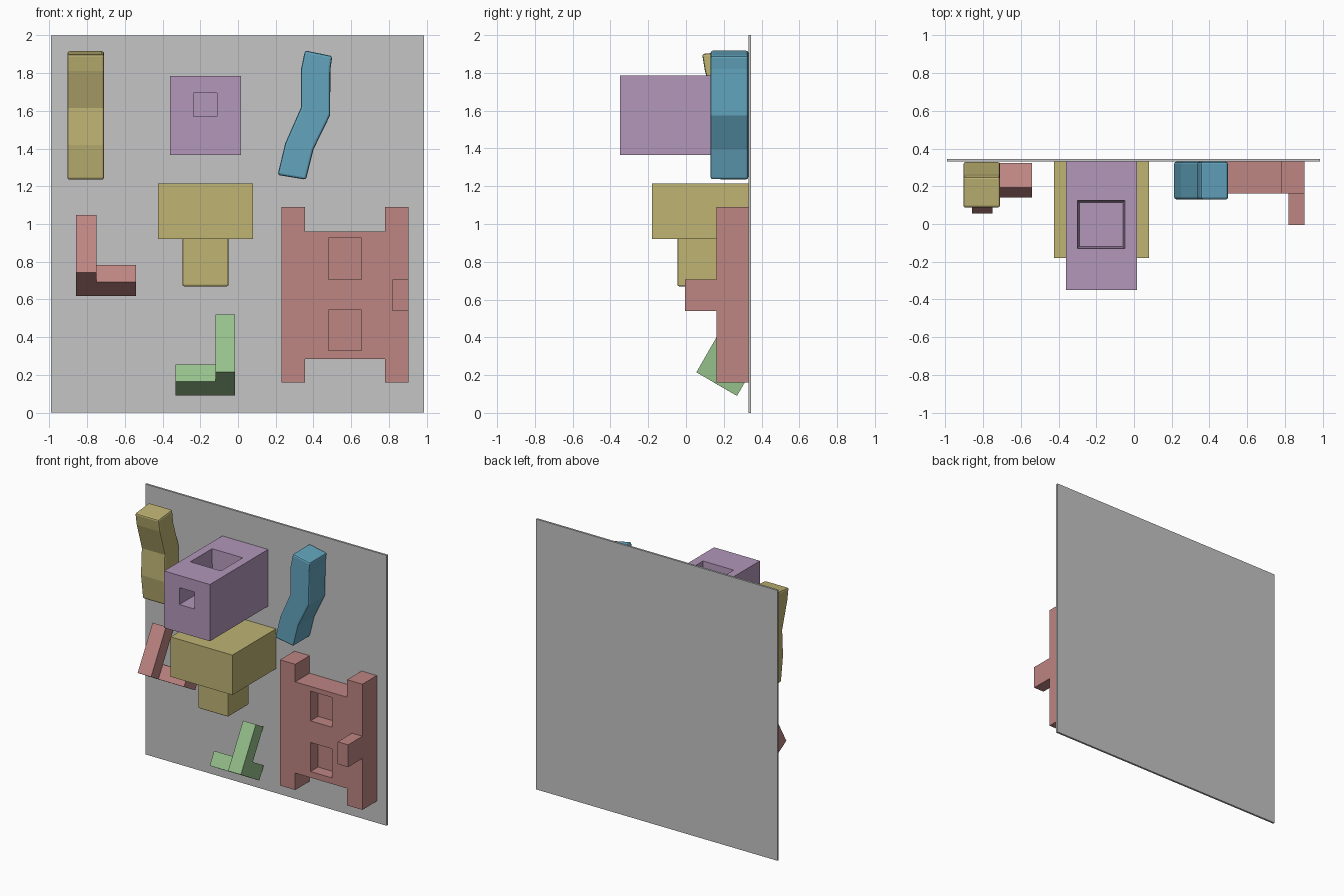
import bpy, bmesh
from mathutils import Vector

if "Cube" in bpy.data.objects:
    bpy.data.objects.remove(bpy.data.objects["Cube"])


def material(name, rgb):
    m = bpy.data.materials.new(name)
    lin = [((c / 255 + 0.055) / 1.055) ** 2.4 for c in rgb]
    m.diffuse_color = (*lin, 1)
    m.use_nodes = True
    m.node_tree.nodes["Principled BSDF"].inputs["Base Color"].default_value = m.diffuse_color
    return m


GREY = material("panel grey", (197, 197, 197))
RED = material("dusty red", (189, 133, 130))
GOLD = material("mustard", (191, 179, 116))
BLUE = material("steel blue", (99, 165, 190))
PURPLE = material("mauve", (178, 151, 186))
GREEN = material("soft green", (150, 192, 139))


def make(name, bm, mat):
    bmesh.ops.recalc_face_normals(bm, faces=bm.faces)
    me = bpy.data.meshes.new(name)
    bm.to_mesh(me)
    bm.free()
    if mat:
        me.materials.append(mat)
    ob = bpy.data.objects.new(name, me)
    bpy.context.collection.objects.link(ob)
    return ob


def prism(name, pts, axis, lo, hi, mat):
    """Extrude a profile: (y, z) points along x, or (x, z) points along y."""
    bm = bmesh.new()
    def place(p, d):
        return (d, p[0], p[1]) if axis == "x" else (p[0], d, p[1])
    face = bm.faces.new([bm.verts.new(place(p, lo)) for p in pts])
    ext = bmesh.ops.extrude_face_region(bm, geom=[face])
    move = Vector(place((0, 0), hi - lo))
    bmesh.ops.translate(bm, vec=move, verts=[v for v in ext["geom"] if isinstance(v, bmesh.types.BMVert)])
    return make(name, bm, mat)


def box(name, x, y, z, mat=None):
    return prism(name, [(x[0], z[0]), (x[1], z[0]), (x[1], z[1]), (x[0], z[1])], "y", y[0], y[1], mat)


def apply_mod(ob, mod):
    bpy.context.view_layer.objects.active = ob
    bpy.ops.object.modifier_apply(modifier=mod.name)


def combine(ob, other, op="DIFFERENCE"):
    mod = ob.modifiers.new("combine", "BOOLEAN")
    mod.operation, mod.object, mod.solver = op, other, "EXACT"
    apply_mod(ob, mod)
    bpy.data.objects.remove(other)


def bevel(ob, width):
    mod = ob.modifiers.new("bevel", "BEVEL")
    mod.width, mod.segments = width, 2
    mod.limit_method, mod.angle_limit = "ANGLE", 0.9
    apply_mod(ob, mod)


# backing panel
box("back_panel", (-0.99, 0.985), (0.33, 0.345), (0, 2), GREY)

# hollowed block: square pocket in the top, smaller one in the front
block = box("socket_block", (-0.36, 0.015), (-0.35, 0.33), (1.365, 1.785), PURPLE)
pocket = box("cutter", (-0.30, -0.048), (-0.13, 0.125), (1.58, 1.80))
for v in pocket.data.vertices:          # slight taper towards the floor
    if v.co.z < 1.7:
        v.co.x += 0.01 if v.co.x < -0.17 else -0.01
        v.co.y += 0.01 if v.co.y < 0 else -0.01
combine(block, pocket)
combine(block, box("cutter", (-0.235, -0.11), (-0.4, -0.15), (1.57, 1.695)))

# plug: wide head and narrow stem
box("plug_head", (-0.425, 0.08), (-0.18, 0.33), (0.92, 1.215), GOLD)
bevel(box("plug_stem", (-0.295, -0.05), (-0.045, 0.20), (0.67, 0.95), GOLD), 0.008)

# crooked bars
blue_profile = [(0.355, 1.92), (0.50, 1.89), (0.49, 1.82), (0.488, 1.575), (0.40, 1.395),
                (0.36, 1.235), (0.21, 1.26), (0.25, 1.427), (0.334, 1.618), (0.334, 1.82)]
bevel(prism("blue_crooked_bar", blue_profile, "y", 0.13, 0.33, BLUE), 0.012)
gold_profile = [(0.085, 1.90), (0.25, 1.917), (0.265, 1.81), (0.328, 1.62), (0.322, 1.42),
                (0.328, 1.235), (0.175, 1.235), (0.15, 1.42), (0.16, 1.615), (0.10, 1.81)]
bevel(prism("gold_crooked_bar", gold_profile, "x", -0.905, -0.71, GOLD), 0.012)

# tilted corner pieces: upright with a foot running back, and a side arm
upright = [(0.055, 0.215), (0.23, 0.52), (0.317, 0.47), (0.1945, 0.256), (0.3225, 0.181), (0.27, 0.09)]
arm = [(0.14, 0.165), (0.1925, 0.255), (0.3225, 0.181), (0.27, 0.09)]


def corner_piece(name, mat, up_x, arm_x, dz):
    ob = prism(name, [(y, z + dz) for y, z in upright], "x", *up_x, mat)
    prism(name + "_arm", [(y, z + dz) for y, z in arm], "x", *arm_x, mat)
    return ob


corner_piece("green_corner_piece", GREEN, (-0.12, -0.015), (-0.33, -0.12), 0)
corner_piece("red_corner_piece", RED, (-0.86, -0.75), (-0.75, -0.54), 0.527)

# notched plate with two pockets and a side knob
plate_profile = [(0.23, 0.16), (0.355, 0.16), (0.355, 0.285), (0.78, 0.285), (0.78, 0.16), (0.905, 0.16),
                 (0.905, 1.09), (0.78, 1.09), (0.78, 0.96), (0.355, 0.96), (0.355, 1.09), (0.23, 1.09)]
plate = prism("notched_plate", plate_profile, "y", 0.162, 0.33, RED)
for z in ((0.33, 0.545), (0.705, 0.925)):
    combine(plate, box("cutter", (0.48, 0.655), (0.1, 0.25), z))
box("plate_knob", (0.82, 0.905), (-0.005, 0.162), (0.54, 0.705), RED)
